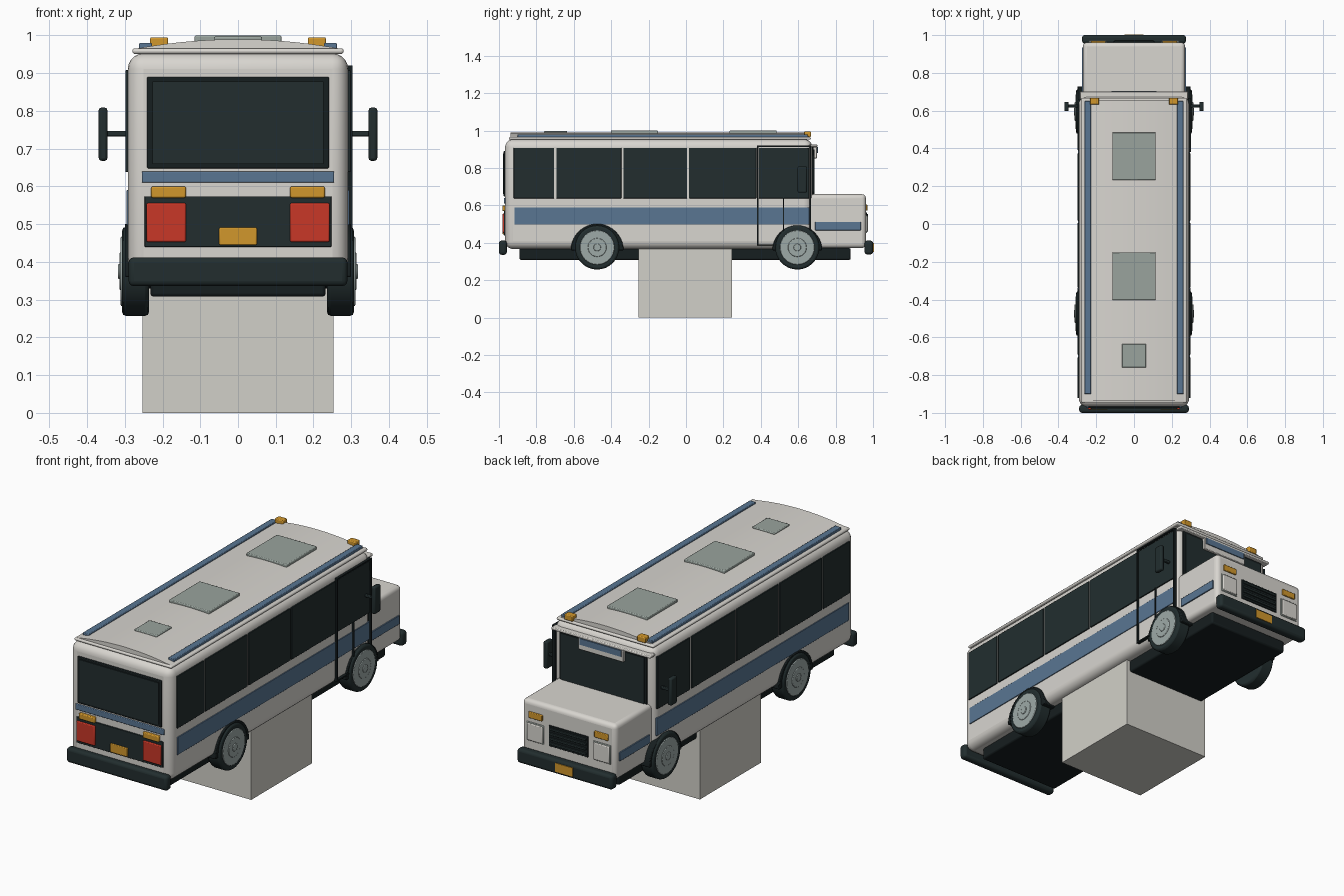
import bpy, bmesh, math
from mathutils import Matrix

if "Cube" in bpy.data.objects:
    bpy.data.objects.remove(bpy.data.objects["Cube"])


def mat(name, rgb):
    m = bpy.data.materials.new(name)
    m.diffuse_color = (*rgb, 1)
    m.use_nodes = True
    m.node_tree.nodes["Principled BSDF"].inputs["Base Color"].default_value = m.diffuse_color
    return m


WHITE = mat("off_white", (0.69, 0.67, 0.63))
STONE = mat("stone", (0.64, 0.63, 0.58))
DARK = mat("dark_glass_rubber", (0.016, 0.027, 0.028))
BLACK = mat("near_black", (0.008, 0.013, 0.014))
BLUE = mat("blue", (0.10, 0.18, 0.29))
AMBER = mat("amber", (0.64, 0.31, 0.025))
RED = mat("red", (0.58, 0.038, 0.02))
GREY = mat("hatch_grey", (0.32, 0.37, 0.34))
HUB = mat("hub_grey", (0.34, 0.40, 0.39))


def finish(bm, name, material, bevel=0, seg=2):
    bmesh.ops.recalc_face_normals(bm, faces=bm.faces[:])
    me = bpy.data.meshes.new(name)
    bm.to_mesh(me)
    bm.free()
    ob = bpy.data.objects.new(name, me)
    bpy.context.collection.objects.link(ob)
    me.materials.append(material)
    if bevel:
        b = ob.modifiers.new("bevel", 'BEVEL')
        b.width, b.segments, b.limit_method = bevel, seg, 'ANGLE'
    bpy.ops.object.select_all(action='DESELECT')
    ob.select_set(True)
    bpy.context.view_layer.objects.active = ob
    bpy.ops.object.shade_smooth_by_angle(angle=math.radians(35))
    return ob


def box(name, x, y, z, material, bevel=0, seg=2):
    """Box from three (low, high) ranges."""
    bm = bmesh.new()
    bmesh.ops.create_cube(bm, size=1)
    for v in bm.verts:
        v.co = [(r[0] + r[1]) / 2 + c * (r[1] - r[0]) for r, c in zip((x, y, z), v.co)]
    return finish(bm, name, material, bevel, seg)


def pair(name, x, y, z, material, bevel=0, seg=2):
    """The same box on the right and left."""
    box(name + "_right", x, y, z, material, bevel, seg)
    box(name + "_left", (-x[1], -x[0]), y, z, material, bevel, seg)


def extrude(name, pts, offset, material, bevel=0):
    bm = bmesh.new()
    f = bm.faces.new([bm.verts.new(p) for p in pts])
    r = bmesh.ops.extrude_face_region(bm, geom=[f])
    bmesh.ops.translate(bm, vec=offset, verts=[v for v in r['geom'] if isinstance(v, bmesh.types.BMVert)])
    return finish(bm, name, material, bevel)


def disc(name, radius, x0, x1, y, z, material, bevel=0, sides=32):
    """Cylinder along x."""
    bm = bmesh.new()
    bmesh.ops.create_cone(bm, cap_ends=True, segments=sides, radius1=radius, radius2=radius, depth=abs(x1 - x0),
                          matrix=Matrix.Translation(((x0 + x1) / 2, y, z)) @ Matrix.Rotation(math.pi / 2, 4, 'Y'))
    return finish(bm, name, material, bevel)


# Display block, chassis and main shells
box("display_block", (-.253, .253), (-.253, .247), (0, .5), STONE)
box("chassis", (-.232, .232), (-.89, .88), (.308, .372), BLACK, .008)
box("body", (-.292, .292), (-.967, .675), (.367, .953), WHITE, .042, 5)
box("hood", (-.27, .27), (.62, .962), (.372, .66), WHITE, .022, 4)

# Roof lip with arched cap
box("roof_lip", (-.28, .28), (-.947, .667), (.951, .966), WHITE, .007, 3)
arch = [(x / 10 * .265, -.938, .990 - .024 * (x / 10) ** 2) for x in range(-10, 11)]
extrude("roof_cap", [(-.265, -.938, .955)] + arch + [(.265, -.938, .955)], (0, 1.594, 0), WHITE)

# Roof fittings
pair("roof_rail", (.228, .262), (-.9, .65), (.963, .98), BLUE, .003)
pair("roof_marker_lamp", (.185, .233), (.632, .668), (.966, .995), AMBER, .004)
for i, (y0, y1, w) in enumerate([(.233, .485, .115), (-.402, -.15, .115), (-.76, -.635, .064)]):
    box(f"roof_hatch_{i}", (-w, w), (y0, y1), (.98, 1.0 if w > .1 else .997), GREY, .004)

# Side windows and stripes
panes = [(-.922, -.705), (-.693, -.346), (-.335, .006), (.016, .376), (.39, .658)]
for i, y in enumerate(panes):
    pair(f"side_window_{i}", (.286, .298), y, (.638, .908), DARK, .002)
pair("side_stripe", (.286, .296), (-.918, .66), (.498, .59), BLUE, .002)
pair("hood_stripe", (.264, .276), (.69, .935), (.467, .512), BLUE, .002)

# Entry door outline on the right side
for i, (y, z) in enumerate([((.380, .387), (.385, .92)), ((.661, .668), (.46, .92)),
                            ((.380, .668), (.913, .92)), ((.380, .49), (.385, .392)),
                            ((.518, .523), (.45, .64))]):
    box(f"door_seam_{i}", (.286, .303), y, z, BLACK)

# Wheels and half-round arches
for end, wy in (("rear", -.475), ("front", .595)):
    for side, s in (("right", 1), ("left", -1)):
        tag = f"{end}_{side}"
        r = .141 if end == "rear" else .133
        rim = [(s * .22, wy + r * math.cos(a), .36 + r * math.sin(a))
               for a in (math.pi * k / 20 for k in range(21))]
        extrude("wheel_arch_" + tag, rim, (s * .08, 0, 0), BLACK, .004)
        disc("tyre_" + tag, .118, s * .236, s * .307, wy, .375, DARK, .01)
        disc("wheel_disc_" + tag, .092, s * .28, s * .311, wy, .375, HUB, .003)
        disc("wheel_centre_" + tag, .05, s * .30, s * .314, wy, .375, HUB, .003, 24)
        disc("wheel_cap_" + tag, .02, s * .30, s * .318, wy, .375, HUB, .003, 16)
    disc("axle_" + end, .03, -.25, .25, wy, .36, BLACK, 0, 12)

# Bumpers
box("rear_bumper", (-.29, .29), (-1.0, -.958), (.336, .412), DARK, .014, 3)
box("front_bumper", (-.275, .275), (.955, 1.0), (.338, .412), DARK, .014, 3)
box("front_plate", (-.05, .05), (.99, 1.004), (.352, .398), AMBER)

# Rear end: framed window, stripe, lamp panel and lamps
box("rear_window_frame", (-.241, .241), (-.975, -.955), (.648, .89), BLACK, .003)
box("rear_window", (-.227, .227), (-.979, -.955), (.66, .878), DARK)
box("rear_stripe", (-.255, .255), (-.974, -.955), (.61, .64), BLUE, .003)
box("rear_lamp_panel", (-.248, .248), (-.974, -.955), (.44, .574), DARK, .002)
pair("rear_red_lamp", (.138, .243), (-.982, -.96), (.453, .556), RED, .004)
pair("rear_amber_lamp", (.138, .23), (-.982, -.955), (.57, .6), AMBER, .004)
box("rear_plate", (-.05, .05), (-.98, -.96), (.445, .491), AMBER, .003)

# Windscreen, visor lip and destination sign
box("windscreen_frame", (-.252, .252), (.66, .682), (.64, .914), BLACK, .003)
box("windscreen", (-.238, .238), (.66, .686), (.65, .9), DARK)
box("windscreen_visor", (-.285, .285), (.66, .702), (.912, .926), WHITE, .004)
box("destination_sign", (-.13, .13), (.67, .7), (.852, .912), WHITE, .003)
box("sign_band", (-.12, .12), (.69, .705), (.88, .912), BLUE)

# Hood face: slatted grille, headlamps and indicators
box("grille", (-.112, .112), (.95, .967), (.455, .563), BLACK, .002)
for i in range(4):
    z = .466 + i * .025
    box(f"grille_slat_{i}", (-.104, .104), (.955, .973), (z, z + .012), DARK, .002)
pair("headlamp_surround", (.142, .242), (.95, .966), (.452, .55), GREY, .003)
pair("headlamp", (.147, .237), (.95, .972), (.457, .545), WHITE, .004)
pair("front_indicator", (.15, .228), (.95, .97), (.572, .604), AMBER, .003)

# Mirrors
pair("mirror_arm", (.285, .355), (.618, .632), (.733, .747), DARK, .003)
pair("mirror", (.346, .369), (.597, .647), (.668, .809), DARK, .007)
